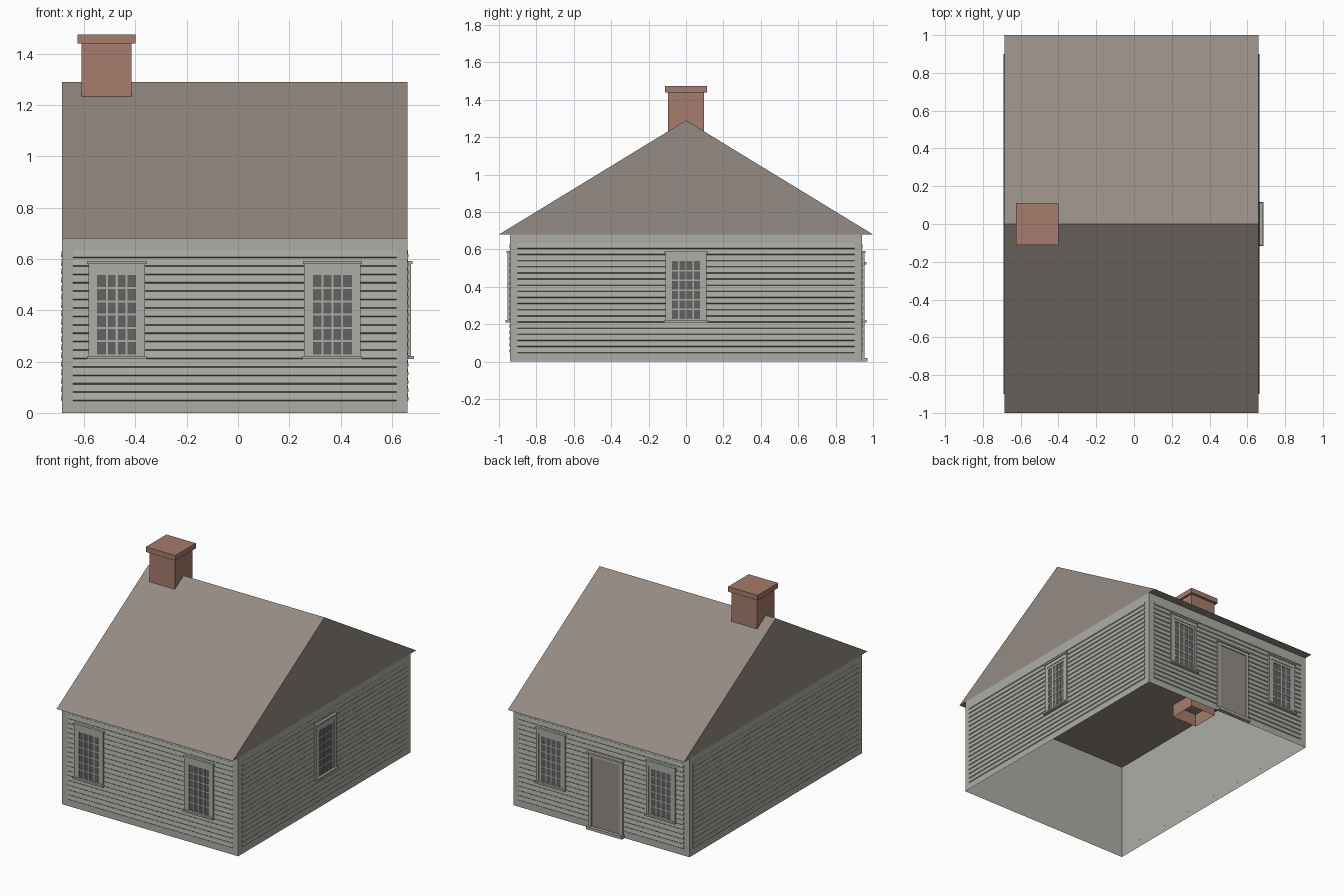
import bpy, bmesh
from math import pi
from mathutils import Matrix, Vector

cube = bpy.data.objects.get("Cube")
if cube:
    bpy.data.objects.remove(cube, do_unlink=True)


def material(name, rgb):
    m = bpy.data.materials.new(name)
    m.use_nodes = True
    m.diffuse_color = (*rgb, 1)
    m.node_tree.nodes["Principled BSDF"].inputs["Base Color"].default_value = (*rgb, 1)
    return m


PAINT = material("grey_paint", (0.42, 0.42, 0.385))
SHINGLE = material("brown_shingle", (0.30, 0.26, 0.228))
BRICK = material("brick", (0.38, 0.20, 0.15))
GLASS = material("dark_glass", (0.115, 0.127, 0.12))

CX, HALF_W, HALF_D, WALL_H = -0.0125, 0.6725, 0.94, 0.68
RIDGE = 1.29


def wall_frame(turn, dist):
    """Local axes: x along the wall, -y outward, z up."""
    return (Matrix.Translation((CX, 0, 0)) @ Matrix.Rotation(turn * pi / 2, 4, 'Z')
            @ Matrix.Translation((0, -dist, 0)))


def finish(bm, name, mat, matrix=None):
    bmesh.ops.recalc_face_normals(bm, faces=bm.faces)
    me = bpy.data.meshes.new(name)
    bm.to_mesh(me)
    bm.free()
    me.materials.append(mat)
    ob = bpy.data.objects.new(name, me)
    if matrix:
        ob.matrix_world = matrix
    bpy.context.collection.objects.link(ob)
    return ob


def add_box(bm, x0, x1, y0, y1, z0, z1):
    size = Vector((x1 - x0, y1 - y0, z1 - z0))
    mid = Vector((x0 + x1, y0 + y1, z0 + z1)) / 2
    m = Matrix.Translation(mid) @ Matrix.Diagonal((*size, 1))
    return bmesh.ops.create_cube(bm, size=1, matrix=m)["verts"]


def boxes(name, mat, matrix, *specs):
    """Boxes on a wall: along from/to, height from/to, depth from/to."""
    bm = bmesh.new()
    for u0, u1, v0, v1, d0, d1 in specs:
        add_box(bm, u0, u1, -d1, -d0, v0, v1)
    return finish(bm, name, mat, matrix)


def prism(name, mat, profile, x0, x1, matrix=None):
    """Extrude a (y, z) profile along x."""
    bm = bmesh.new()
    face = bm.faces.new([bm.verts.new((x0, y, z)) for y, z in profile])
    ext = bmesh.ops.extrude_face_region(bm, geom=[face])["geom"]
    moved = [g for g in ext if isinstance(g, bmesh.types.BMVert)]
    bmesh.ops.translate(bm, vec=(x1 - x0, 0, 0), verts=moved)
    return finish(bm, name, mat, matrix)


def open_box(name, mat, dims, open_top=True):
    """Thin shell without a bottom, and without a top if open_top."""
    bm = bmesh.new()
    add_box(bm, *dims)
    bm.normal_update()
    drop = [f for f in bm.faces if f.normal.z < -0.5 or (open_top and f.normal.z > 0.5)]
    bmesh.ops.delete(bm, geom=drop, context='FACES')
    return finish(bm, name, mat)


def siding(name, half, matrix):
    # One clapboard with a bevelled lower lip, repeated up the wall
    pitch, rows, base = 0.0328, 18, 0.045
    lip = 0.005
    board = prism(name, PAINT, [(0.001, base), (-lip, base + lip),
                                (-0.001, base + pitch), (0.001, base + pitch)],
                  -half, half, matrix)
    arr = board.modifiers.new("rows", 'ARRAY')
    arr.count = rows
    arr.use_relative_offset = False
    arr.use_constant_offset = True
    arr.constant_offset_displace = (0, 0, pitch)


def window(name, u, matrix):
    m = matrix @ Matrix.Translation((u, 0, 0))
    w, out, lo, hi = 0.076, 0.11, 0.228, 0.538
    cols, rows, bar = 4, 6, 0.004
    boxes(name + "_glass", GLASS, m, (-w, w, lo, hi, 0, 0.007))
    # Glazing bars
    bars = []
    for i in range(1, cols):
        x = -w + 2 * w * i / cols
        bars.append((x - bar, x + bar, lo, hi, 0.006, 0.009))
    for j in range(1, rows):
        z = lo + (hi - lo) * j / rows
        bars.append((-w, w, z - bar, z + bar, 0.006, 0.009))
    boxes(name + "_bars", PAINT, m, *bars)
    # Sash edge, then wider casing
    sash, top = 0.09, 0.555
    specs = [(w, sash, lo, hi, 0, 0.010), (sash, out, 0.22, 0.58, 0, 0.014)]
    specs += [(-b, -a, *rest) for a, b, *rest in specs]
    specs += [(-sash, sash, hi, top, 0, 0.010), (-sash, sash, top, 0.58, 0, 0.014),
              (-sash, sash, 0.22, lo, 0, 0.010)]
    boxes(name + "_frame", PAINT, m, *specs)
    boxes(name + "_header", PAINT, m, (-0.115, 0.115, 0.58, 0.592, 0, 0.02))
    boxes(name + "_sill", PAINT, m, (-0.116, 0.116, 0.21, 0.222, 0, 0.026))


def door(name, u, matrix):
    m = matrix @ Matrix.Translation((u, 0, 0))
    w, out, top = 0.108, 0.13, 0.52
    boxes(name + "_panel", SHINGLE, m, (-w, w, 0.02, 0.5, 0, 0.008))
    boxes(name + "_frame", PAINT, m, (-out, -w, 0, top, 0, 0.014),
          (w, out, 0, top, 0, 0.014), (-w, w, 0.5, top, 0, 0.014))
    boxes(name + "_header", PAINT, m, (-0.136, 0.136, top, 0.532, 0, 0.024))
    boxes(name + "_step", PAINT, m, (-0.136, 0.136, 0, 0.02, 0, 0.03))


# Walls, open underneath
open_box("walls", PAINT, (CX - HALF_W, CX + HALF_W, -HALF_D, HALF_D, 0, WALL_H))

# Clapboards on all four sides
front, right, back, left = [wall_frame(i, d) for i, d in
                            enumerate((HALF_D, HALF_W, HALF_D, HALF_W))]
for label, frame, half in (("front", front, 0.63), ("right", right, 0.9),
                           ("back", back, 0.63), ("left", left, 0.9)):
    siding(label + "_siding", half, frame)

# Windows and door
window("front_window_a", -0.46, front)
window("front_window_b", 0.38, front)
window("back_window_a", -0.38, back)
window("back_window_b", 0.46, back)
window("side_window", 0, right)
door("back_door", 0.04, back)

# Gable roof with its flat underside
prism("roof", SHINGLE, [(-1, WALL_H), (1, WALL_H), (0, RIDGE)],
      CX - HALF_W, CX + HALF_W)

# Chimney shaft, reaching below the ceiling, and its cap
open_box("chimney_shaft", BRICK, (-0.61, -0.415, -0.095, 0.095, 0.59, 1.44))
bm = bmesh.new()
add_box(bm, -0.625, -0.4, -0.112, 0.112, 1.44, 1.475)
finish(bm, "chimney_cap", BRICK)
